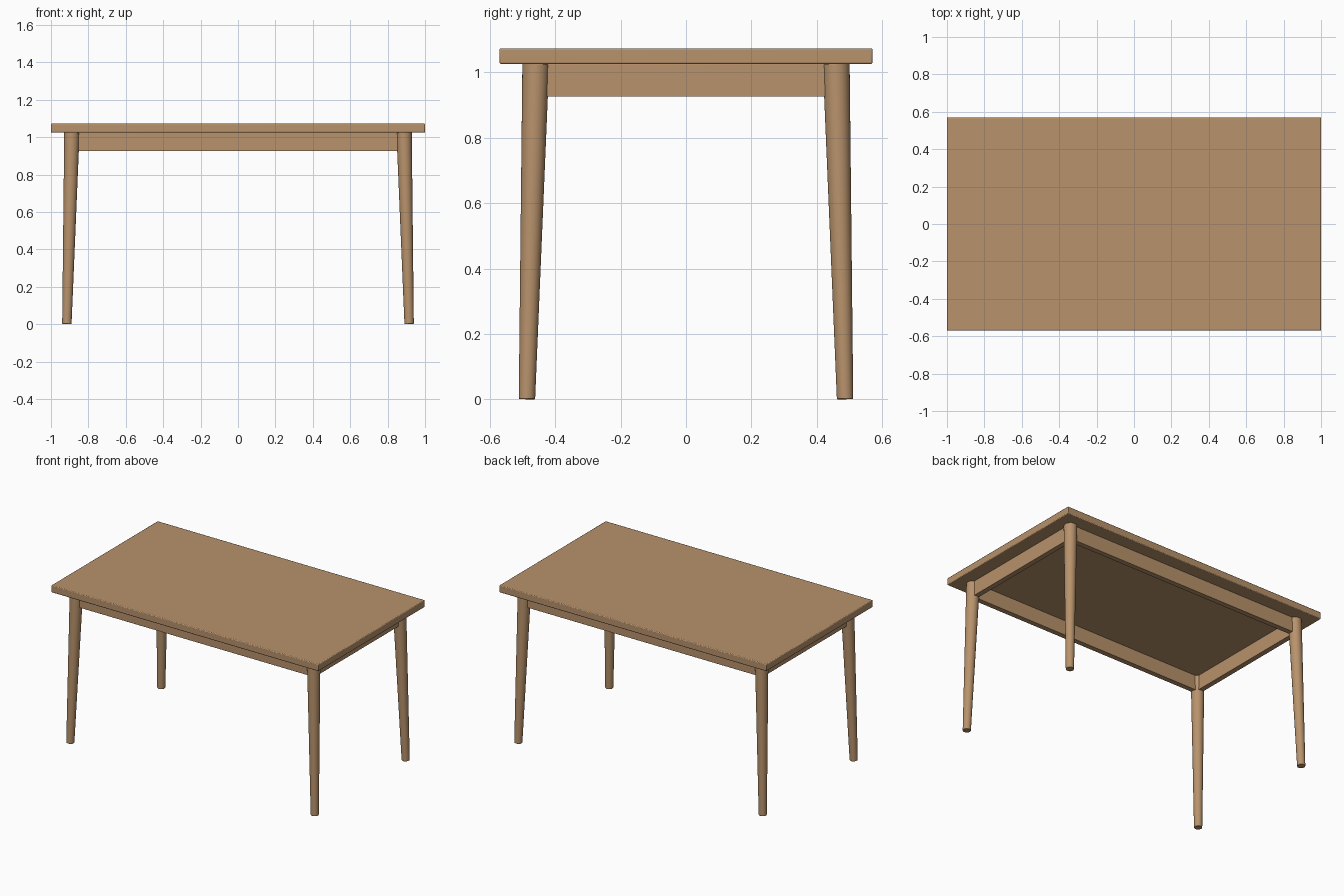
import bpy
import math
from mathutils import Vector

if "Cube" in bpy.data.objects:
    bpy.data.objects.remove(bpy.data.objects["Cube"], do_unlink=True)

# Warm wood colour
wood = bpy.data.materials.new("light_wood")
wood.use_nodes = True
colour = (0.48, 0.29, 0.15, 1)
wood.diffuse_color = colour
wood.node_tree.nodes["Principled BSDF"].inputs["Base Color"].default_value = colour

TOP_Z, UNDER_Z, APRON_Z = 1.073, 1.025, 0.925
LEG_X, LEG_Y = 0.888, 0.459      # leg centres under the top
SPLAY = 0.027                    # outward lean of the feet
APRON_THICK = 0.035


def finish(obj, name, bevel):
    obj.name = name
    obj.data.materials.append(wood)
    mod = obj.modifiers.new("soft_edges", "BEVEL")
    mod.width = bevel
    mod.segments = 2
    mod.limit_method = "ANGLE"
    mod.angle_limit = math.radians(40)
    bpy.ops.object.shade_smooth_by_angle(angle=math.radians(35))


def board(name, size, location, bevel):
    bpy.ops.mesh.primitive_cube_add(size=1, location=location)
    obj = bpy.context.object
    obj.scale = size
    bpy.ops.object.transform_apply(location=False, rotation=False, scale=True)
    finish(obj, name, bevel)


def leg(name, sx, sy):
    foot = Vector((sx * (LEG_X + SPLAY), sy * (LEG_Y + SPLAY), 0.001))
    head = Vector((sx * LEG_X, sy * LEG_Y, UNDER_Z))
    axis = head - foot
    bpy.ops.mesh.primitive_cone_add(vertices=32, radius1=0.025, radius2=0.041,
                                    depth=axis.length, location=(foot + head) / 2)
    obj = bpy.context.object
    obj.rotation_euler = axis.to_track_quat("Z", "Y").to_euler()
    finish(obj, name, 0.002)


# Table top
board("table_top", (2, 1.14, TOP_Z - UNDER_Z), (0, 0, (TOP_Z + UNDER_Z) / 2), 0.005)

# Tapered splayed legs
for sx, side in ((1, "left"), (-1, "right")):
    for sy, end in ((-1, "front"), (1, "back")):
        leg(f"{end}_{side}_leg", sx, sy)

# Apron rails between the legs
mid_z, height = (UNDER_Z + APRON_Z) / 2, UNDER_Z - APRON_Z
for s, end, side in ((-1, "front", "right"), (1, "back", "left")):
    board(f"{end}_apron", (2 * LEG_X, APRON_THICK, height), (0, s * LEG_Y, mid_z), 0.001)
    board(f"{side}_apron", (APRON_THICK, 2 * LEG_Y, height), (s * LEG_X, 0, mid_z), 0.001)
